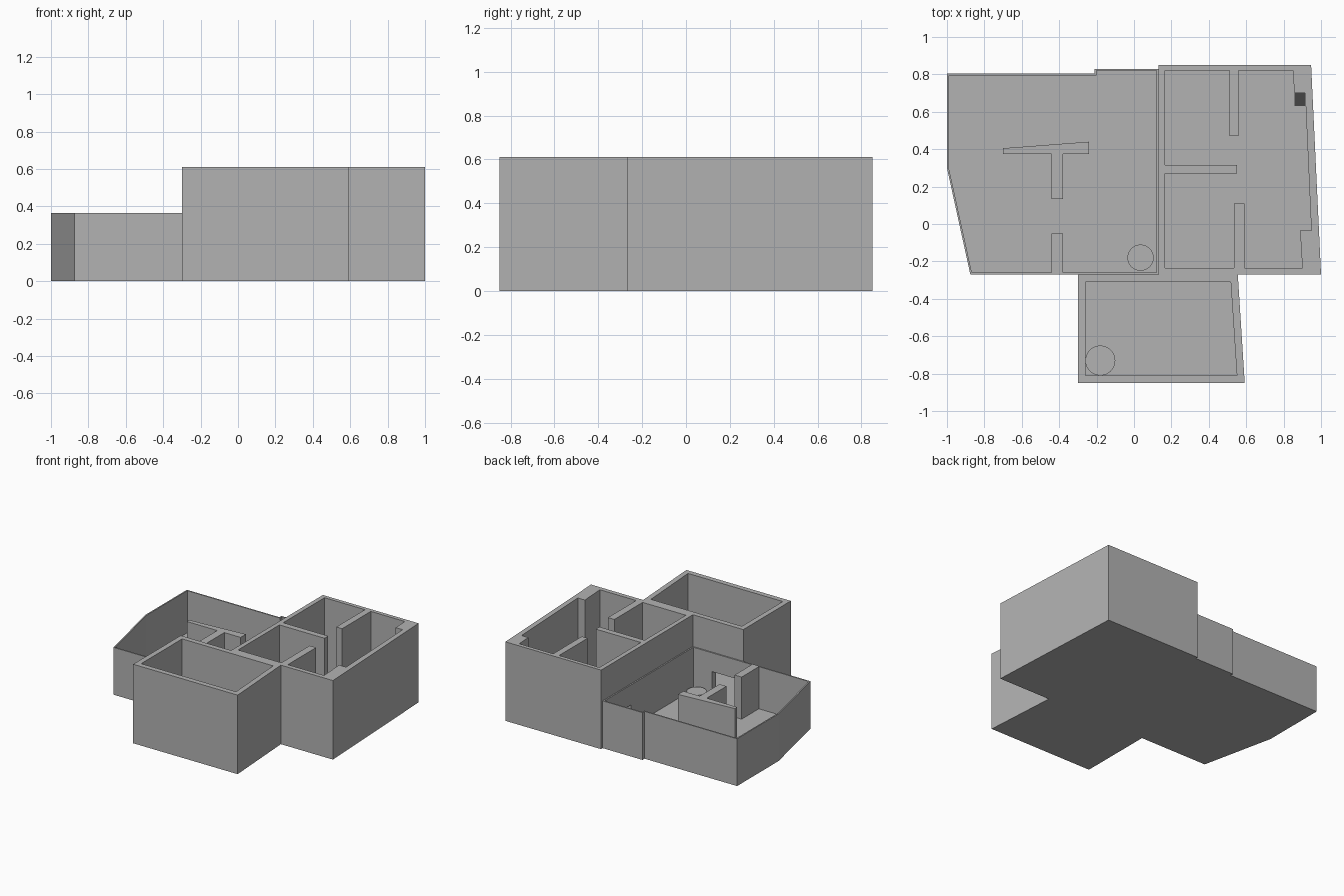
import bpy, bmesh

old = bpy.data.objects.get("Cube")
if old:
    bpy.data.objects.remove(old, do_unlink=True)

TALL, LOW, FLOOR = 0.61, 0.365, 0.04


def material(name, value):
    m = bpy.data.materials.new(name)
    m.use_nodes = True
    colour = (value, value, value, 1)
    m.diffuse_color = colour
    m.node_tree.nodes["Principled BSDF"].inputs["Base Color"].default_value = colour
    return m


plaster = material("plaster_grey", 0.45)
dark = material("dark_grey", 0.06)


def prism(name, outline, z0, z1, mat=plaster):
    """Extrude a plan outline from z0 to z1."""
    bm = bmesh.new()
    base = bm.faces.new([bm.verts.new((x, y, z0)) for x, y in outline])
    top = bmesh.ops.extrude_face_region(bm, geom=[base])["geom"]
    bmesh.ops.translate(bm, vec=(0, 0, z1 - z0),
                        verts=[v for v in top if isinstance(v, bmesh.types.BMVert)])
    bmesh.ops.recalc_face_normals(bm, faces=bm.faces)
    mesh = bpy.data.meshes.new(name)
    bm.to_mesh(mesh)
    bm.free()
    mesh.materials.append(mat)
    ob = bpy.data.objects.new(name, mesh)
    bpy.context.collection.objects.link(ob)
    return ob


def rect(x0, x1, y0, y1):
    return [(x0, y0), (x1, y0), (x1, y1), (x0, y1)]


def cut(ob, outline, z0, z1):
    """Subtract a prism from a part."""
    cutter = prism("cutter", outline, z0, z1)
    cutter.hide_render = True
    mod = ob.modifiers.new("cut", "BOOLEAN")
    mod.operation, mod.solver, mod.object = "DIFFERENCE", "EXACT", cutter
    bpy.context.view_layer.objects.active = ob
    bpy.ops.object.modifier_apply(modifier=mod.name)
    bpy.data.objects.remove(cutter, do_unlink=True)


def building(name, outer, inner, height):
    ob = prism(name, outer, 0, height)
    cut(ob, inner, FLOOR, height + 0.1)
    return ob


# Tall block: the room outline wraps around its partitions and wall recess
tall = building(
    "tall_block",
    [(0.13, -0.27), (1, -0.27), (0.947, 0.85), (0.13, 0.85)],
    [(0.165, -0.235), (0.535, -0.235), (0.535, 0.11), (0.59, 0.11),
     (0.59, -0.235), (0.9, -0.235), (0.888, -0.035), (0.948, -0.035),
     (0.915, 0.7), (0.857, 0.7), (0.85, 0.82), (0.56, 0.82), (0.56, 0.47),
     (0.51, 0.47), (0.51, 0.82), (0.165, 0.82), (0.165, 0.315),
     (0.55, 0.315), (0.55, 0.27), (0.165, 0.27)],
    TALL)

# Front block: one room
front = building(
    "front_block",
    [(-0.3, -0.85), (0.592, -0.85), (0.555, -0.27), (-0.3, -0.27)],
    [(-0.26, -0.81), (0.55, -0.81), (0.517, -0.31), (-0.26, -0.31)],
    TALL)

# Low block: thin shell with a stub partition by the front wall
low = building(
    "low_block",
    [(-0.875, -0.27), (0.13, -0.27), (0.13, 0.83), (-0.21, 0.83),
     (-0.21, 0.805), (-1, 0.805), (-1, 0.3)],
    [(-0.867, -0.26), (-0.44, -0.26), (-0.44, -0.05), (-0.38, -0.05),
     (-0.38, -0.26), (0.12, -0.26), (0.12, 0.82), (-0.2, 0.82),
     (-0.2, 0.795), (-0.99, 0.795), (-0.99, 0.3)],
    LOW)

# Doorways through the shared walls
for ob in (low, front):
    cut(ob, rect(-0.24, -0.04, -0.33, -0.24), FLOOR, 0.22)
for ob in (low, tall):
    cut(ob, rect(0.1, 0.19, 0.5, 0.69), FLOOR, 0.21)

# Free-standing T-shaped partition
prism("t_partition",
      [(-0.7, 0.375), (-0.44, 0.375), (-0.44, 0.135), (-0.38, 0.135),
       (-0.38, 0.375), (-0.24, 0.375), (-0.24, 0.44), (-0.7, 0.405)],
      FLOOR, LOW)

# Low round drums
for name, x, y, r in (("rear_drum", 0.035, -0.18, 0.07),
                      ("front_drum", -0.18, -0.73, 0.08)):
    bpy.ops.mesh.primitive_cylinder_add(vertices=48, radius=r, depth=0.04,
                                        location=(x, y, FLOOR + 0.02))
    drum = bpy.context.object
    drum.name = name
    drum.data.materials.append(plaster)
    bpy.ops.object.shade_smooth_by_angle()

# Floor plates at the ends of the wall recess
prism("dark_floor_plate", rect(0.857, 0.915, 0.63, 0.7), FLOOR, FLOOR + 0.005, dark)
prism("floor_plate", rect(0.887, 0.945, -0.035, 0.035), FLOOR, FLOOR + 0.005)
